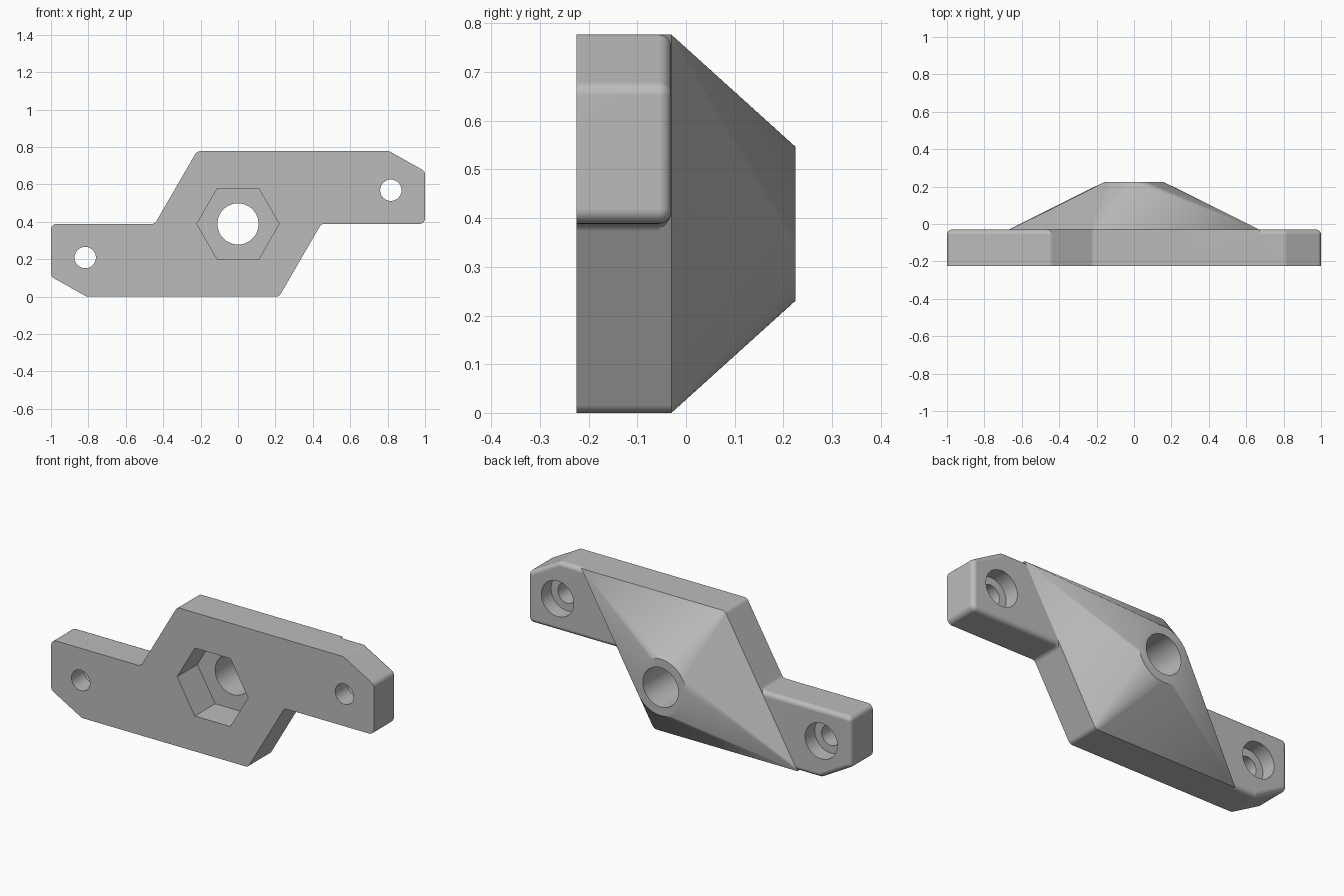
import bpy, bmesh, math
from mathutils import Vector

cube = bpy.data.objects.get("Cube")
if cube:
    bpy.data.objects.remove(cube, do_unlink=True)

H = 0.777             # overall height
MID = H / 2
FRONT, BACK, TIP = -0.225, -0.03, 0.225
ROUND, FILLET = 0.03, 0.026

grey = bpy.data.materials.new("grey plastic")
grey.use_nodes = True
grey.diffuse_color = (0.5, 0.5, 0.5, 1)
grey.node_tree.nodes["Principled BSDF"].inputs["Base Color"].default_value = (0.5, 0.5, 0.5, 1)


def half_turn(points):
    """Complete an outline by turning its points half round the centre."""
    return points + [(-x, H - z) for x, z in points]


def rounded(points, corners, radius=ROUND, steps=6):
    """Replace the chosen corners of an outline by arcs."""
    pts = [Vector(p) for p in points]
    out = []
    for i, p in enumerate(pts):
        if i not in corners:
            out.append(p)
            continue
        a = (pts[i - 1] - p).normalized()
        b = (pts[(i + 1) % len(pts)] - p).normalized()
        half = a.angle(b) / 2
        centre = p + (a + b).normalized() * radius / math.sin(half)
        start = p + a * radius / math.tan(half) - centre
        end = p + b * radius / math.tan(half) - centre
        sweep = start.angle(end)
        for s in range(steps + 1):
            t = s / steps
            out.append(centre + (start * math.sin((1 - t) * sweep)
                                 + end * math.sin(t * sweep)) / math.sin(sweep))
    return out


def circle(x, z, radius, sides):
    return [(x + radius * math.cos(math.tau * i / sides),
             z + radius * math.sin(math.tau * i / sides)) for i in range(sides)]


def make_object(name, bm):
    bmesh.ops.recalc_face_normals(bm, faces=bm.faces)
    mesh = bpy.data.meshes.new(name)
    bm.to_mesh(mesh)
    bm.free()
    mesh.materials.append(grey)
    obj = bpy.data.objects.new(name, mesh)
    bpy.context.collection.objects.link(obj)
    return obj


def prism(name, outline, y0, y1, fillet=0):
    """Extrude an outline along y, optionally rounding its back edge."""
    bm = bmesh.new()
    rings = [[bm.verts.new((x, y, z)) for x, z in outline] for y in (y0, y1)]
    n = len(outline)
    bm.faces.new(rings[0])
    back = bm.faces.new(rings[1])
    for i in range(n):
        j = (i + 1) % n
        bm.faces.new((rings[0][i], rings[0][j], rings[1][j], rings[1][i]))
    bmesh.ops.recalc_face_normals(bm, faces=bm.faces)
    if fillet:
        bmesh.ops.bevel(bm, geom=list(back.edges), offset=fillet, segments=5,
                        profile=0.5, affect='EDGES', clamp_overlap=False)
    return make_object(name, bm)


def combine(target, other, operation):
    mod = target.modifiers.new("combine", 'BOOLEAN')
    mod.operation, mod.solver, mod.object = operation, 'EXACT', other
    bpy.context.view_layer.objects.active = target
    bpy.ops.object.modifier_apply(modifier=mod.name)
    bpy.data.objects.remove(other, do_unlink=True)


# Plate with two offset arms
plate_outline = half_turn([(-1, MID), (-0.445, MID), (-0.22, H), (0.81, H), (1, 0.67)])
bracket = prism("bracket", rounded(plate_outline, range(10)), FRONT, BACK, FILLET)

# Slanted body tapering to the round tip
slant = rounded(half_turn([(-0.22, H), (0.67, H)]), (0, 2))
bm = bmesh.new()
for outline, y in ((slant, FRONT), (slant, BACK), (circle(0, MID, 0.158, 64), TIP)):
    for x, z in outline:
        bm.verts.new((x, y, z))
bmesh.ops.convex_hull(bm, input=bm.verts)
bmesh.ops.dissolve_limit(bm, angle_limit=0.002, verts=bm.verts, edges=bm.edges)
combine(bracket, make_object("tapered_body", bm), 'UNION')

# Nut pocket and centre bore
combine(bracket, prism("nut_pocket", circle(0, MID, 0.22, 6), FRONT - 0.1, FRONT + 0.18), 'DIFFERENCE')
combine(bracket, prism("centre_bore", circle(0, MID, 0.11, 64), FRONT - 0.1, TIP + 0.1), 'DIFFERENCE')

# Counterbored screw holes, one in each arm
for x, z in half_turn([(0.817, MID + 0.18)]):
    combine(bracket, prism("screw_hole", circle(x, z, 0.057, 48), FRONT - 0.1, BACK + 0.1), 'DIFFERENCE')
    combine(bracket, prism("counterbore", circle(x, z, 0.1, 48), -0.115, BACK + 0.1), 'DIFFERENCE')

# Smooth shading with sharp edges kept
bpy.ops.object.select_all(action='DESELECT')
bracket.select_set(True)
bpy.context.view_layer.objects.active = bracket
bpy.ops.object.shade_smooth_by_angle(angle=math.radians(30))
weighted = bracket.modifiers.new("weighted normals", 'WEIGHTED_NORMAL')
weighted.keep_sharp = True
